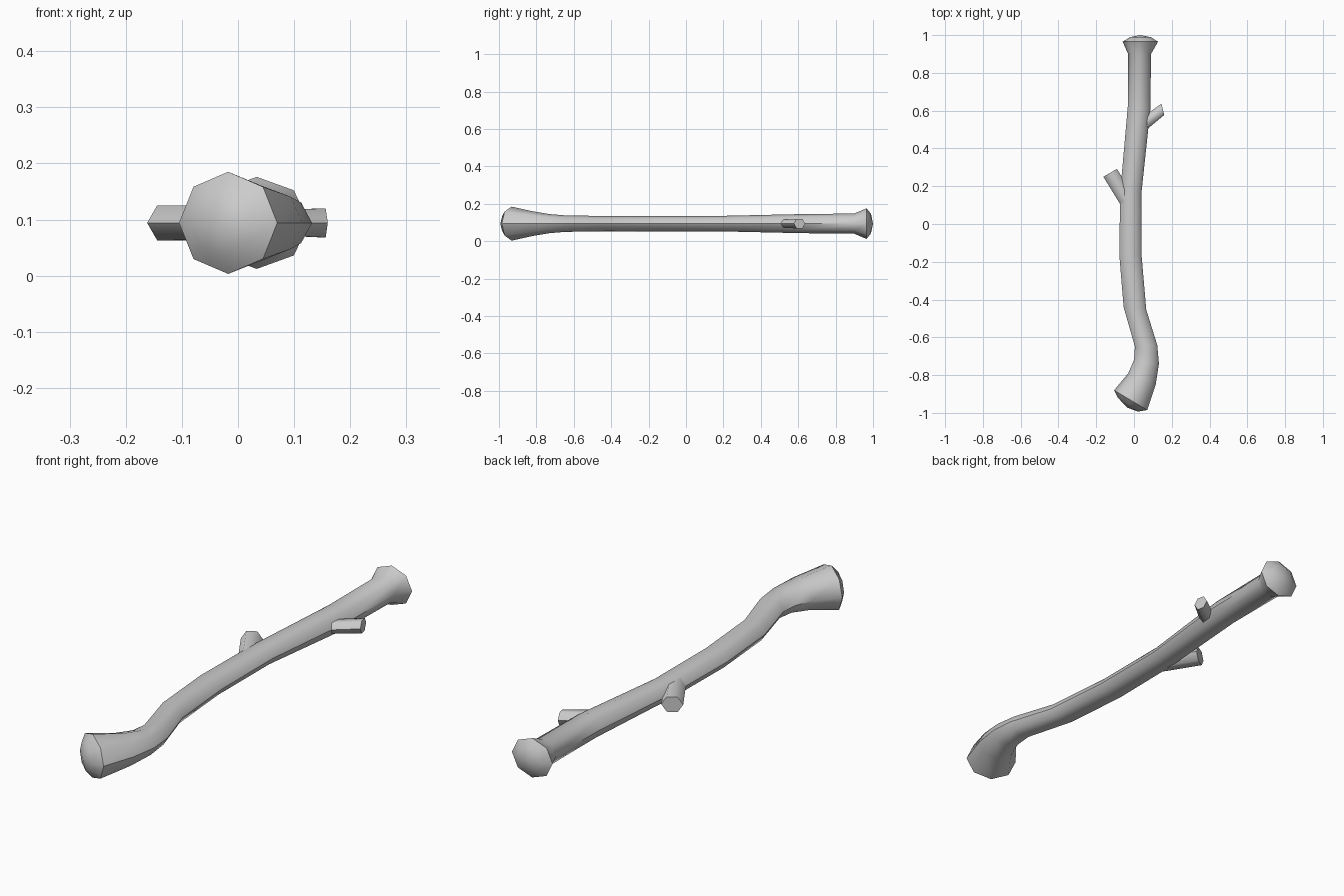
import bpy, bmesh, math
from mathutils import Vector

if "Cube" in bpy.data.objects:
    bpy.data.objects.remove(bpy.data.objects["Cube"])

Z = 0.094  # height of the stick's centre line


def loft(name, sides, rings, smooth_angle, tips=None):
    """Skin rings given as (left xy, right xy, half height); tips are optional dome points."""
    bm = bmesh.new()
    loops = []
    for left, right, half_h in rings:
        a, b = Vector((*left, Z)), Vector((*right, Z))
        mid, across = (a + b) / 2, (b - a) / 2
        loop = []
        for i in range(sides):
            t = 2 * math.pi * i / sides
            loop.append(bm.verts.new(mid + across * math.cos(t) + Vector((0, 0, half_h * math.sin(t)))))
        loops.append(loop)
    for lo, hi in zip(loops, loops[1:]):
        for i in range(sides):
            j = (i + 1) % sides
            bm.faces.new((lo[i], lo[j], hi[j], hi[i]))
    for loop, tip in zip((loops[0], loops[-1]), tips or (None, None)):
        if tip:
            v = bm.verts.new((*tip, Z))
            for i in range(sides):
                bm.faces.new((loop[i], loop[(i + 1) % sides], v))
        else:
            bm.faces.new(loop)
    bmesh.ops.recalc_face_normals(bm, faces=bm.faces)
    mesh = bpy.data.meshes.new(name)
    bm.to_mesh(mesh)
    bm.free()
    obj = bpy.data.objects.new(name, mesh)
    bpy.context.collection.objects.link(obj)
    bpy.ops.object.select_all(action='DESELECT')
    obj.select_set(True)
    bpy.context.view_layer.objects.active = obj
    bpy.ops.object.shade_smooth_by_angle(angle=math.radians(smooth_angle))
    return obj


# Bent main stem, from the flared near end to the knobbed far end
loft("stem", 8, [
    ((-0.085, -0.92), (0.02, -0.993), 0.058),
    ((-0.105, -0.88), (0.07, -0.985), 0.091),
    ((-0.03, -0.79), (0.115, -0.85), 0.066),
    ((0.0, -0.72), (0.132, -0.74), 0.051),
    ((0.005, -0.65), (0.123, -0.64), 0.044),
    ((-0.055, -0.44), (0.065, -0.455), 0.041),
    ((-0.078, -0.16), (0.04, -0.165), 0.041),
    ((-0.073, 0.17), (0.04, 0.17), 0.041),
    ((-0.033, 0.62), (0.087, 0.61), 0.051),
    ((-0.031, 0.90), (0.09, 0.90), 0.054),
    ((-0.06, 0.965), (0.127, 0.965), 0.082),
    ((-0.022, 0.989), (0.09, 0.989), 0.052),
], 50, tips=((-0.036, -0.972), (0.033, 1.0)))

# Snapped-off side twigs
loft("left_twig", 6, [((-0.055, 0.075), (0.015, 0.115), 0.035),
                      ((-0.162, 0.25), (-0.09, 0.292), 0.036)], 62)
loft("right_twig", 6, [((0.03, 0.555), (0.055, 0.49), 0.024),
                       ((0.145, 0.637), (0.16, 0.577), 0.03)], 62)
